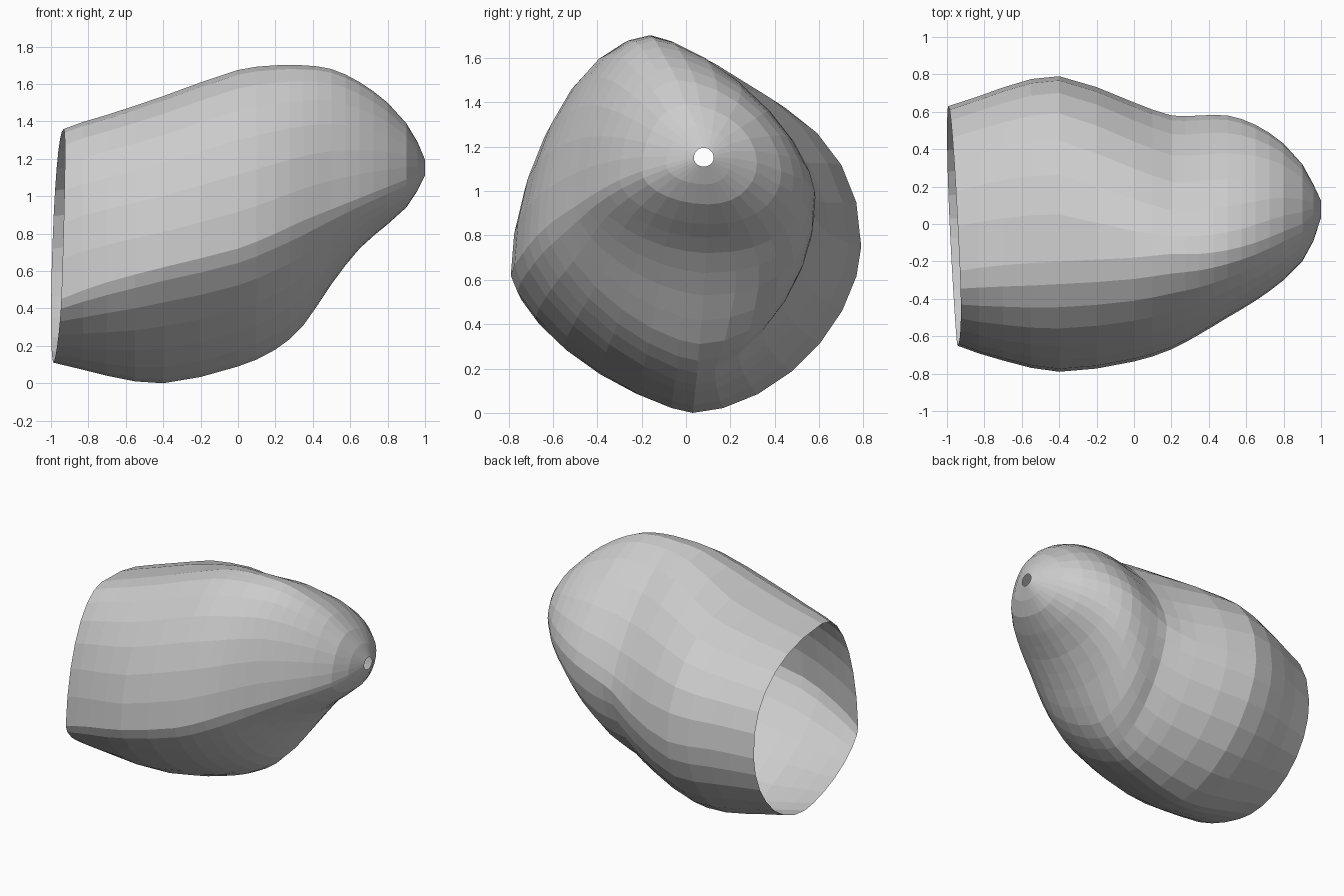
import bpy, bmesh
from math import cos, sin, pi
from mathutils import Vector

if "Cube" in bpy.data.objects:
    bpy.data.objects.remove(bpy.data.objects["Cube"])

# Cross-sections along x: x, then (y, z) of the top, right, bottom and left extremes
SECTIONS = [
    (-0.96, -.25, 1.36, .63, .72, .03, .11, -.65, .45),
    (-0.70, -.22, 1.435, .73, .75, .03, .04, -.73, .54),
    (-0.40, -.20, 1.535, .79, .75, .03, .00, -.79, .62),
    (0.00, -.18, 1.675, .65, .80, .04, .09, -.735, .72),
    (0.20, -.16, 1.70, .58, .88, .05, .18, -.67, .80),
    (0.35, -.16, 1.70, .58, .94, .06, .31, -.59, .87),
    (0.50, -.14, 1.68, .58, 1.00, .08, .53, -.50, .93),
    (0.65, -.10, 1.61, .53, 1.05, .09, .72, -.41, .99),
    (0.80, -.04, 1.50, .43, 1.09, .10, .85, -.30, 1.05),
    (0.90, 0.00, 1.39, .32, 1.13, .10, .94, -.20, 1.09),
    (0.96, .05, 1.29, .21, 1.15, .09, 1.03, -.09, 1.12),
    (1.00, .08, 1.195, .125, 1.15, .08, 1.11, .035, 1.15),
]
# Roundness of the four quarters along x: top right, top left, bottom left, bottom right
ROUNDNESS = [
    (-0.96, 2.3, 2.1, 1.6, 1.9),
    (-0.40, 2.2, 1.9, 1.4, 1.75),
    (0.20, 1.45, 1.9, 1.45, 1.6),
    (0.55, 1.5, 1.9, 1.6, 2.5),
    (0.80, 1.75, 1.9, 1.8, 2.2),
    (1.00, 2.0, 2.0, 2.0, 2.0),
]
PER_QUARTER = 7


def roundness(x):
    for a, b in zip(ROUNDNESS, ROUNDNESS[1:]):
        if x <= b[0]:
            t = (x - a[0]) / (b[0] - a[0])
            return [u + (v - u) * t for u, v in zip(a[1:], b[1:])]
    return ROUNDNESS[-1][1:]


def refine(rows):
    """Add a smooth in-between section where the spacing is wide."""
    out = []
    for i in range(len(rows) - 1):
        a, b = rows[i], rows[i + 1]
        out.append(a)
        if b[0] - a[0] > 0.14:
            p, q = rows[max(i - 1, 0)], rows[min(i + 2, len(rows) - 1)]
            h = b[0] - a[0]
            mid = []
            for k in range(9):
                ma = (b[k] - p[k]) / (b[0] - p[0])
                mb = (q[k] - a[k]) / (q[0] - a[0])
                mid.append((a[k] + b[k]) / 2 + h * (ma - mb) / 8)
            out.append(mid)
    out.append(rows[-1])
    return out


def ring(row):
    """Closed outline made of four superellipse quarters."""
    x = row[0]
    top, right, bottom, left = [(row[k], row[k + 1]) for k in (1, 3, 5, 7)]
    tr, tl, bl, br = roundness(x)
    quarters = [(right, top, tr, False), (left, top, tl, True),
                (left, bottom, bl, False), (right, bottom, br, True)]
    pts = []
    for side, pole, n, flip in quarters:
        cy, cz = pole[0], side[1]
        for k in range(PER_QUARTER):
            t = pi / 2 * k / PER_QUARTER
            if flip:
                t = pi / 2 - t
            y = cy + (side[0] - cy) * max(cos(t), 0) ** (2 / n)
            z = cz + (pole[1] - cz) * max(sin(t), 0) ** (2 / n)
            pts.append(Vector((x, y, z)))
    return pts


rings = [ring(r) for r in refine(SECTIONS)]

# Slanted open rear rim
for p in rings[0]:
    p.x = max(-1.0, -0.965 + 0.035 * (p.z - 0.7) - 0.045 * p.y)

# Skin the rings into an open shell
bm = bmesh.new()
loops = [[bm.verts.new(p) for p in r] for r in rings]
count = PER_QUARTER * 4
for a, b in zip(loops, loops[1:]):
    for i in range(count):
        j = (i + 1) % count
        bm.faces.new((a[i], a[j], b[j], b[i]))
bmesh.ops.recalc_face_normals(bm, faces=bm.faces)
if sum(f.normal.dot(f.calc_center_median() - Vector((0, 0, 0.85))) for f in bm.faces) < 0:
    bmesh.ops.reverse_faces(bm, faces=bm.faces)
mesh = bpy.data.meshes.new("hollow_shell")
bm.to_mesh(mesh)
bm.free()
bpy.context.collection.objects.link(bpy.data.objects.new("hollow_shell", mesh))
